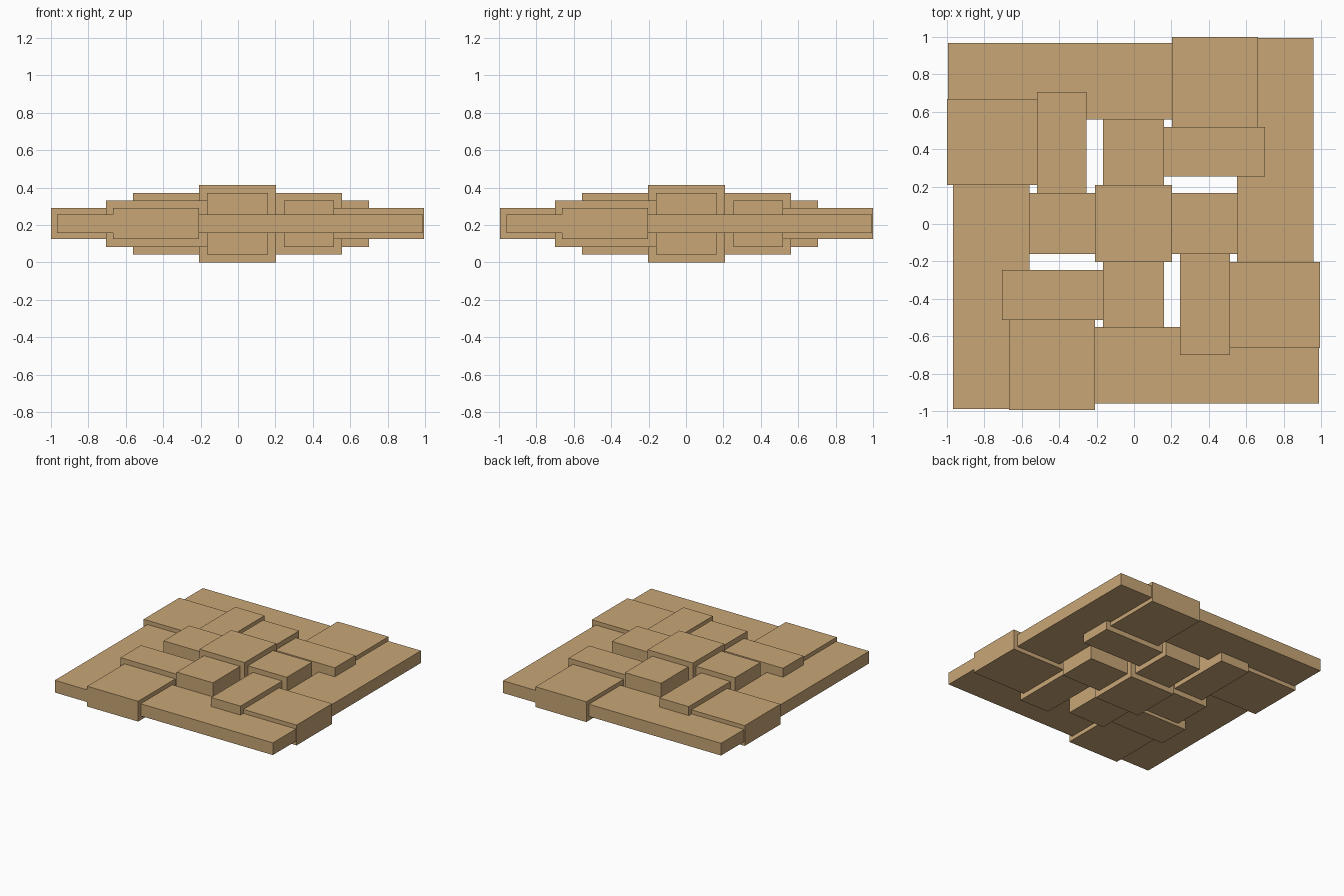
import bpy

if "Cube" in bpy.data.objects:
    bpy.data.objects.remove(bpy.data.objects["Cube"])

mat = bpy.data.materials.new("tan_wood")
mat.diffuse_color = (0.58, 0.38, 0.18, 1)
mat.use_nodes = True
mat.node_tree.nodes["Principled BSDF"].inputs["Base Color"].default_value = mat.diffuse_color
CX, CY = -0.003, 0.003   # pinwheel centre
ZMID = 0.207             # every slab is centred on this height


def slab(name, x0, x1, y0, y1, height):
    bpy.ops.mesh.primitive_cube_add(
        size=1, location=((x0 + x1) / 2 + CX, (y0 + y1) / 2 + CY, ZMID))
    ob = bpy.context.object
    ob.name = name
    ob.scale = (x1 - x0, y1 - y0, height)
    bpy.ops.object.transform_apply(location=False, rotation=False, scale=True)
    ob.data.materials.append(mat)


# thick central block
slab("centre_block", -0.205, 0.205, -0.205, 0.205, 0.414)

# slabs of the back quarter, thinner towards the rim: x0, x1, y0, y1, height
parts = {
    "arm_block": (-0.164, 0.164, 0.205, 0.558, 0.33),
    "inner_slab": (0.164, 0.703, 0.25, 0.516, 0.247),
    "rim_block": (0.205, 0.666, 0.516, 0.998, 0.166),
    "rim_strip": (-0.992, 0.205, 0.555, 0.964, 0.1),
}

# repeat the quarter around the centre in 90 degree turns
for name, (x0, x1, y0, y1, h) in parts.items():
    for side in ("back", "left", "front", "right"):
        slab(f"{name}_{side}", x0, x1, y0, y1, h)
        x0, x1, y0, y1 = -y1, -y0, x0, x1
